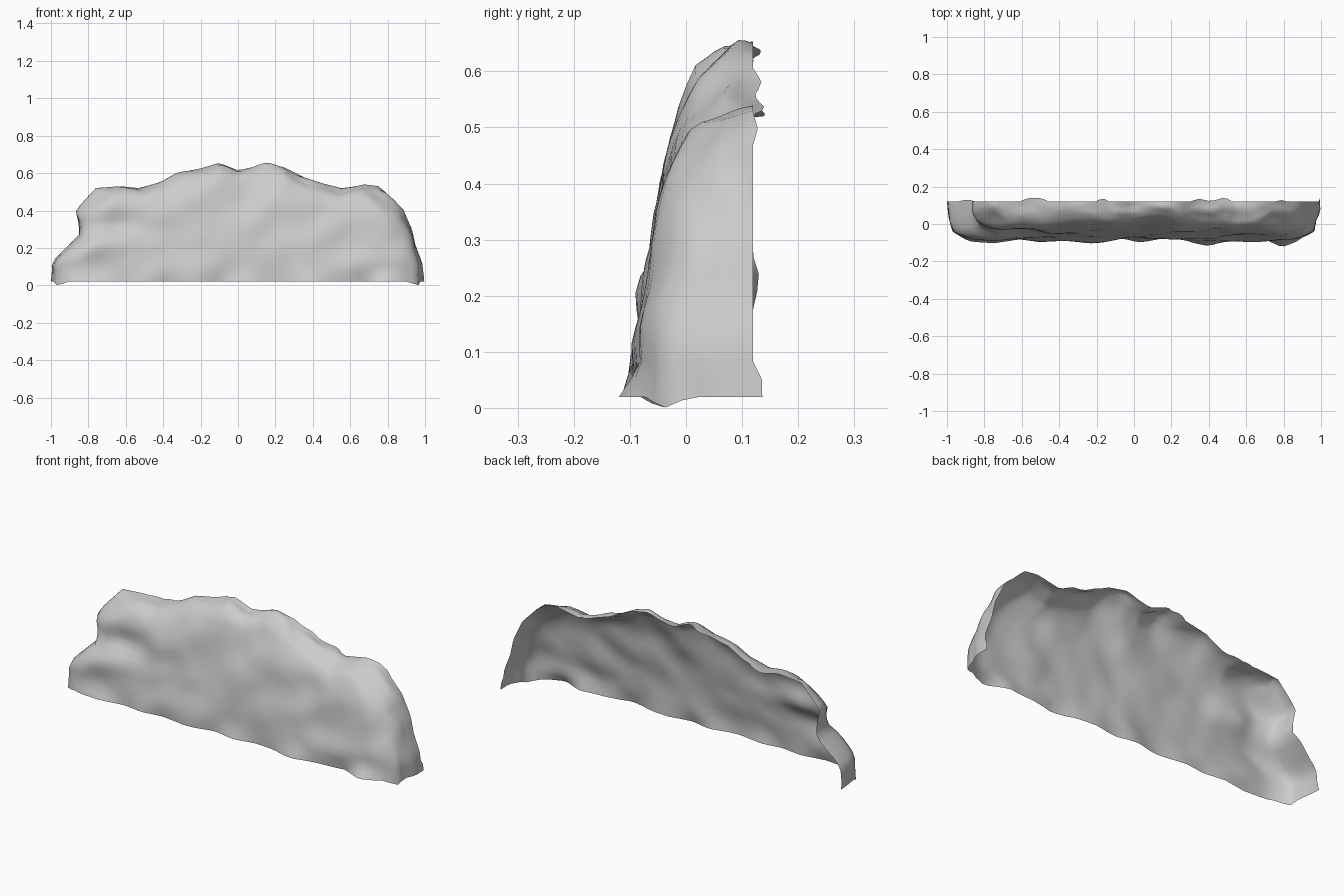
import bpy, bmesh, math
from mathutils import Vector, noise

if "Cube" in bpy.data.objects:
    bpy.data.objects.remove(bpy.data.objects["Cube"])

NX, NZ, RIM = 60, 16, 6


def interp(pts, t):
    if t <= pts[0][0]:
        return pts[0][1]
    for (a, p), (b, q) in zip(pts, pts[1:]):
        if t <= b:
            return p + (q - p) * (t - a) / (b - a)
    return pts[-1][1]


# Silhouette: crest height over x, side x over height fraction
CREST = [(-.76, .52), (-.63, .53), (-.53, .52), (-.42, .55), (-.33, .60), (-.2, .625),
         (-.1, .655), (0, .615), (.07, .63), (.14, .652), (.25, .63), (.38, .565),
         (.55, .515), (.68, .54), (.75, .53)]
LEFT = [(0, -1), (.22, -.99), (.4, -.9), (.5, -.85), (.6, -.85), (.76, -.868), (.85, -.83), (1, -.76)]
RIGHT = [(0, .995), (.2, .985), (.37, .95), (.55, .93), (.75, .88), (.92, .80), (1, .75)]
# Average front face depth over height, and depth of its foot over x
LEAN = [(0, -.09), (.12, -.084), (.22, -.07), (.35, -.05), (.45, -.024), (.53, -.004), (.6, .008)]
FOOT = [(-1, .01), (-.9, -.01), (-.75, -.02), (-.62, .01), (-.5, -.005), (-.38, .015),
        (-.25, .0), (-.1, .01), (.02, -.015), (.15, .01), (.28, .0), (.4, -.05),
        (.53, .0), (.68, 0), (.79, -.07), (.9, .01), (1, .03)]


def outline(u, v):
    l, r = interp(LEFT, v), interp(RIGHT, v)
    top = interp(CREST, -.76 + 1.51 * u)
    return l + (r - l) * u, .02 + (top - .02) * v


def blob(x, z, cx, cz, rx, rz):
    return math.exp(-((x - cx) / rx) ** 2 - ((z - cz) / rz) ** 2)


def face_depth(x, z, u, v):
    y = interp(LEAN, z) + interp(FOOT, x) * max(0, 1 - z / .09)
    # diagonal lumps
    a, b = x * .8 + z * .6, z * .8 - x * .5
    y += .022 * noise.noise(Vector((a * 3.5, b * 7, 3.1)))
    y += .008 * noise.noise(Vector((x * 9, z * 9, 8.4)))
    # hollow with a shelf beneath it on the left
    y += .035 * blob(x, z, -.64, .32, .18, .06) - .015 * blob(x, z, -.72, .21, .2, .06)
    # rounded towards the ends and crest
    edge = min(u, 1 - u)
    y += .04 * max(0, 1 - edge / .06) ** 1.5
    return y + .02 * max(0, (v - .8) / .2) ** 2


bm = bmesh.new()

# Rock front face, slightly inset from the silhouette
grid = []
for j in range(NZ + 1):
    row = []
    for i in range(NX + 1):
        u, v = i / NX, j / NZ
        x, z = outline(u, v)
        x *= .97
        z -= .042 * v ** 2
        row.append(bm.verts.new((x, face_depth(x, z, u, v), z)))
    grid.append(row)
for j in range(NZ):
    for i in range(NX):
        bm.faces.new((grid[j][i], grid[j][i + 1], grid[j + 1][i + 1], grid[j + 1][i]))

# Rim running back along the left side, crest and right side
border = [(0, j) for j in range(NZ)] + [(i, NZ) for i in range(NX)] + \
         [(NX, j) for j in range(NZ, -1, -1)]
previous = [grid[j][i] for i, j in border]
front = [p.co.copy() for p in previous]
for k in range(1, RIM + 1):
    t = k / RIM
    ease = min(1, math.sin(t * math.pi / 1.7)) if t < .85 else 1
    ring = []
    for (i, j), f in zip(border, front):
        x, z = outline(i / NX, j / NZ)
        back = .119 + .06 * max(0, noise.noise(Vector((x * 9, z * 9, 2.7))) - .15)
        back = min(back, .14)
        wob = .014 * noise.noise(Vector((x * 8, z * 8, t * 2))) * math.sin(t * math.pi)
        ring.append(bm.verts.new((f.x + (x - f.x) * ease + wob,
                                  f.y + (back - f.y) * t,
                                  f.z + (z - f.z) * ease + wob * (j / NZ))))
    for n in range(len(border) - 1):
        bm.faces.new((previous[n], previous[n + 1], ring[n + 1], ring[n]))
    previous = ring

# Ragged feet at both ends
for p in bm.verts:
    if p.co.z < .03:
        p.co.z -= .022 * blob(abs(p.co.x), p.co.y, .96, -.05, .03, .04)

bmesh.ops.recalc_face_normals(bm, faces=bm.faces)
bm.faces.ensure_lookup_table()
if bm.faces[NX * 8 + NX // 2].normal.y > 0:
    bmesh.ops.reverse_faces(bm, faces=bm.faces)

mesh = bpy.data.meshes.new("rock_wall")
bm.to_mesh(mesh)
bm.free()
rock = bpy.data.objects.new("rock_wall", mesh)
bpy.context.collection.objects.link(rock)
for poly in mesh.polygons:
    poly.use_smooth = True
